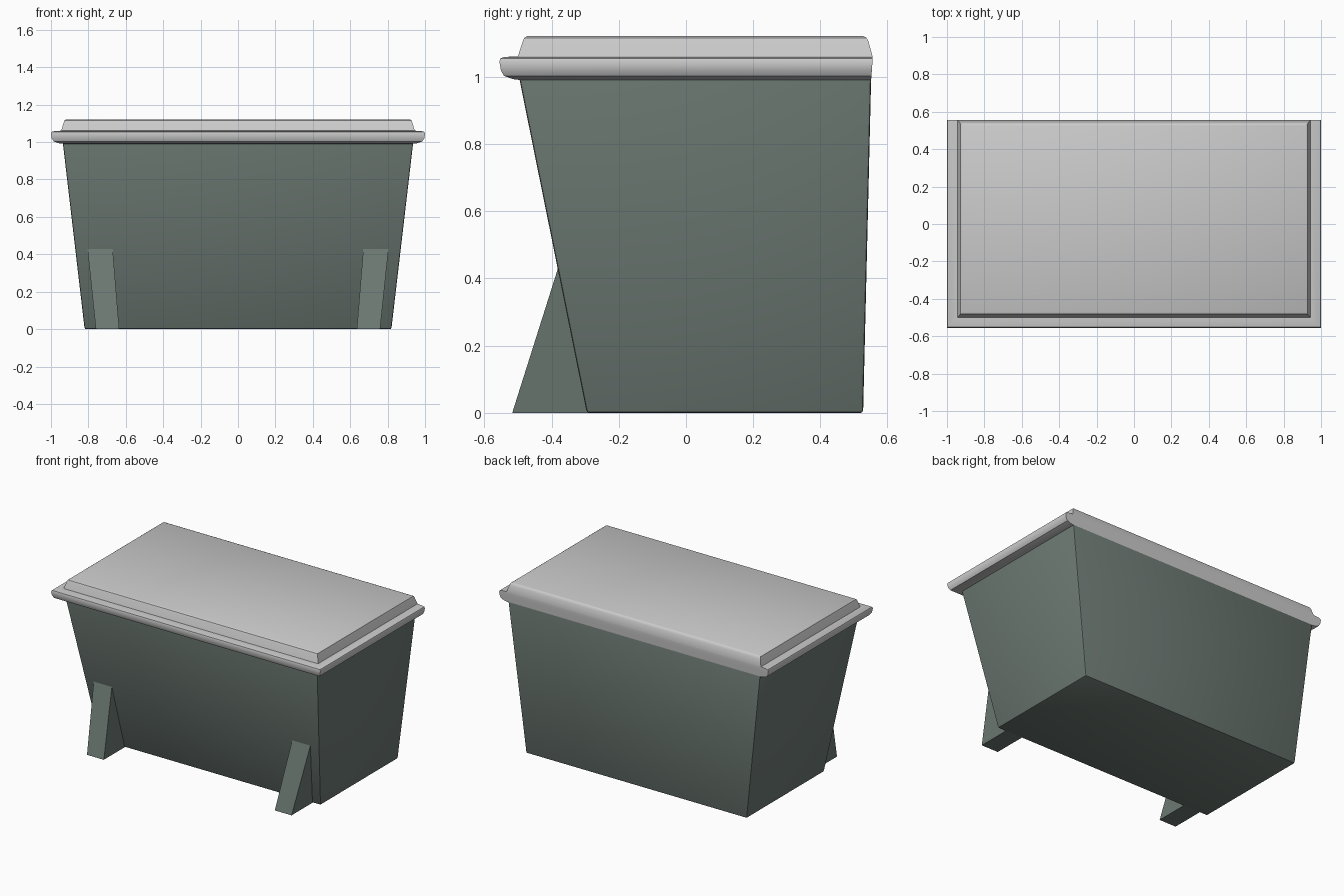
import bpy, math

if "Cube" in bpy.data.objects:
    bpy.data.objects.remove(bpy.data.objects["Cube"])

green = bpy.data.materials.new("dark_green")
green.diffuse_color = (0.15, 0.19, 0.17, 1)
green.use_nodes = True
green.node_tree.nodes["Principled BSDF"].inputs["Base Color"].default_value = green.diffuse_color


def make(name, verts, faces, mat=None, bevel=0):
    me = bpy.data.meshes.new(name)
    me.from_pydata(verts, [], faces)
    ob = bpy.data.objects.new(name, me)
    bpy.context.collection.objects.link(ob)
    if mat:
        me.materials.append(mat)
    bpy.ops.object.select_all(action='DESELECT')
    bpy.context.view_layer.objects.active = ob
    ob.select_set(True)
    if bevel:
        m = ob.modifiers.new("bevel", 'BEVEL')
        m.width, m.segments = bevel, 2
        bpy.ops.object.modifier_apply(modifier="bevel")
    bpy.ops.object.shade_smooth_by_angle(angle=math.radians(35))
    return ob


def loft(name, rings, mat=None, bevel=0):
    """Stack of rectangles (half width, front y, back y, z), capped at both ends."""
    verts, faces = [], [(3, 2, 1, 0)]
    for x, y0, y1, z in rings:
        verts += [(-x, y0, z), (x, y0, z), (x, y1, z), (-x, y1, z)]
    for r in range(len(rings) - 1):
        for i in range(4):
            a, b = r * 4 + i, r * 4 + (i + 1) % 4
            faces.append((a, b, b + 4, a + 4))
    n = len(verts)
    faces.append((n - 4, n - 3, n - 2, n - 1))
    return make(name, verts, faces, mat, bevel)


# Tapered container
loft("bin_body", [(0.82, -0.295, 0.527, 0), (0.937, -0.497, 0.551, 1.0)], green, 0.008)

# Lid: rounded rim on front and sides, raised panel, flush curved back
loft("lid", [
    (0.925, -0.49, 0.550, 0.99),
    (0.955, -0.515, 0.551, 0.993),
    (0.985, -0.542, 0.552, 1.003),
    (0.996, -0.551, 0.553, 1.02),
    (1.000, -0.555, 0.555, 1.045),
    (0.996, -0.552, 0.555, 1.055),
    (0.980, -0.540, 0.555, 1.059),
    (0.945, -0.500, 0.555, 1.061),
    (0.932, -0.486, 0.543, 1.105),
    (0.928, -0.481, 0.537, 1.116),
    (0.920, -0.472, 0.527, 1.121),
])

# Wedge-shaped front feet, buried slightly in the sloping wall
for side, name in ((-1, "left_front_foot"), (1, "right_front_foot")):
    v = []
    for outer, inner, y, z in ((0.76, 0.635, -0.517, 0), (0.76, 0.635, -0.28, 0),
                               (0.805, 0.67, -0.381, 0.43), (0.805, 0.67, -0.37, 0.43)):
        xs = sorted((side * outer, side * inner))
        v += [(xs[0], y, z), (xs[1], y, z)]
    make(name, v, [(0, 1, 5, 4), (1, 3, 7, 5), (3, 2, 6, 7),
                   (2, 0, 4, 6), (4, 5, 7, 6), (0, 2, 3, 1)], green)
